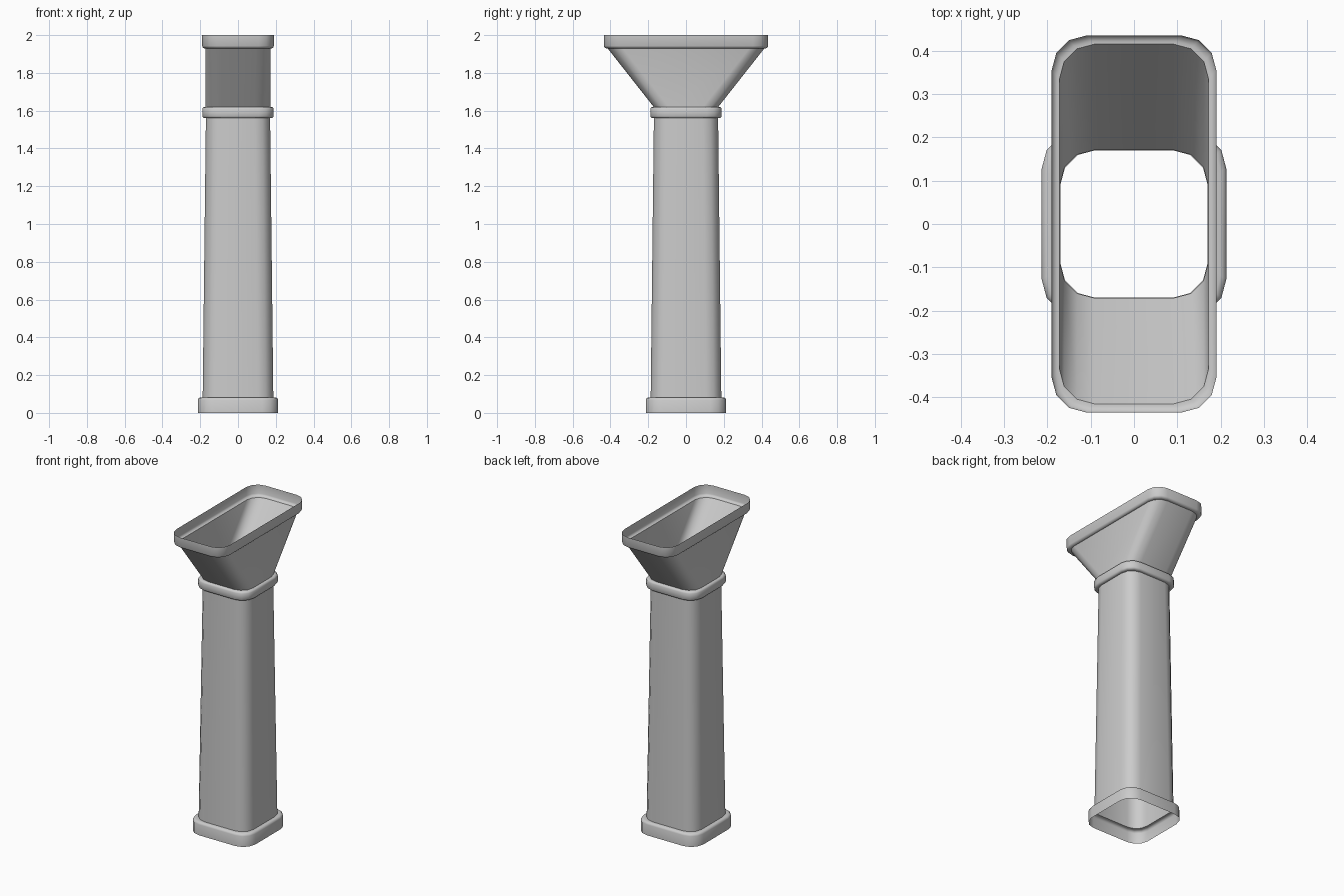
import bpy
import bmesh
import math

if "Cube" in bpy.data.objects:
    bpy.data.objects.remove(bpy.data.objects["Cube"])

CORNER_SEGMENTS = 3


def ring_points(hx, hy, r):
    """Rounded rectangle outline, counter-clockwise."""
    pts = []
    for q, (sx, sy) in enumerate([(1, 1), (-1, 1), (-1, -1), (1, -1)]):
        for i in range(CORNER_SEGMENTS + 1):
            a = math.radians(90 * (q + i / CORNER_SEGMENTS))
            pts.append((sx * (hx - r) + r * math.cos(a),
                        sy * (hy - r) + r * math.sin(a)))
    return pts


def loft(name, profile):
    """Open shell through rings given as (z, half x, half y, corner radius)."""
    bm = bmesh.new()
    rings = [[bm.verts.new((x, y, z)) for x, y in ring_points(hx, hy, r)]
             for z, hx, hy, r in profile]
    for low, high in zip(rings, rings[1:]):
        n = len(low)
        for i in range(n):
            j = (i + 1) % n
            bm.faces.new((low[i], low[j], high[j], high[i]))
    mesh = bpy.data.meshes.new(name)
    bm.to_mesh(mesh)
    bm.free()
    obj = bpy.data.objects.new(name, mesh)
    bpy.context.collection.objects.link(obj)
    bpy.ops.object.select_all(action='DESELECT')
    obj.select_set(True)
    bpy.context.view_layer.objects.active = obj
    bpy.ops.object.shade_smooth_by_angle(angle=math.radians(50))
    return obj


def square(z, h, r=0.08):
    return (z, h, h, r)


# base band, open underneath, stepping in to the shaft
loft("base_band", [square(0, 0.213, 0.085), square(0.068, 0.213, 0.085),
                   square(0.078, 0.209, 0.083), square(0.082, 0.2, 0.081),
                   square(0.082, 0.187)])

# tapered hollow shaft
loft("shaft", [square(0.082, 0.187), square(1.56, 0.17)])

# collar between shaft and funnel
loft("collar", [square(1.56, 0.17), square(1.56, 0.178),
                square(1.563, 0.185), square(1.571, 0.189),
                square(1.609, 0.189), square(1.617, 0.185),
                square(1.62, 0.178), square(1.62, 0.171)])

# funnel flaring front and back
loft("funnel", [square(1.62, 0.171), (1.93, 0.172, 0.415, 0.08)])

# raised lip, open at the top
loft("rim", [(1.93, 0.172, 0.415, 0.08), (1.93, 0.178, 0.422, 0.08),
             (1.934, 0.186, 0.431, 0.08), (1.943, 0.19, 0.435, 0.08),
             (2.0, 0.19, 0.435, 0.08)])
